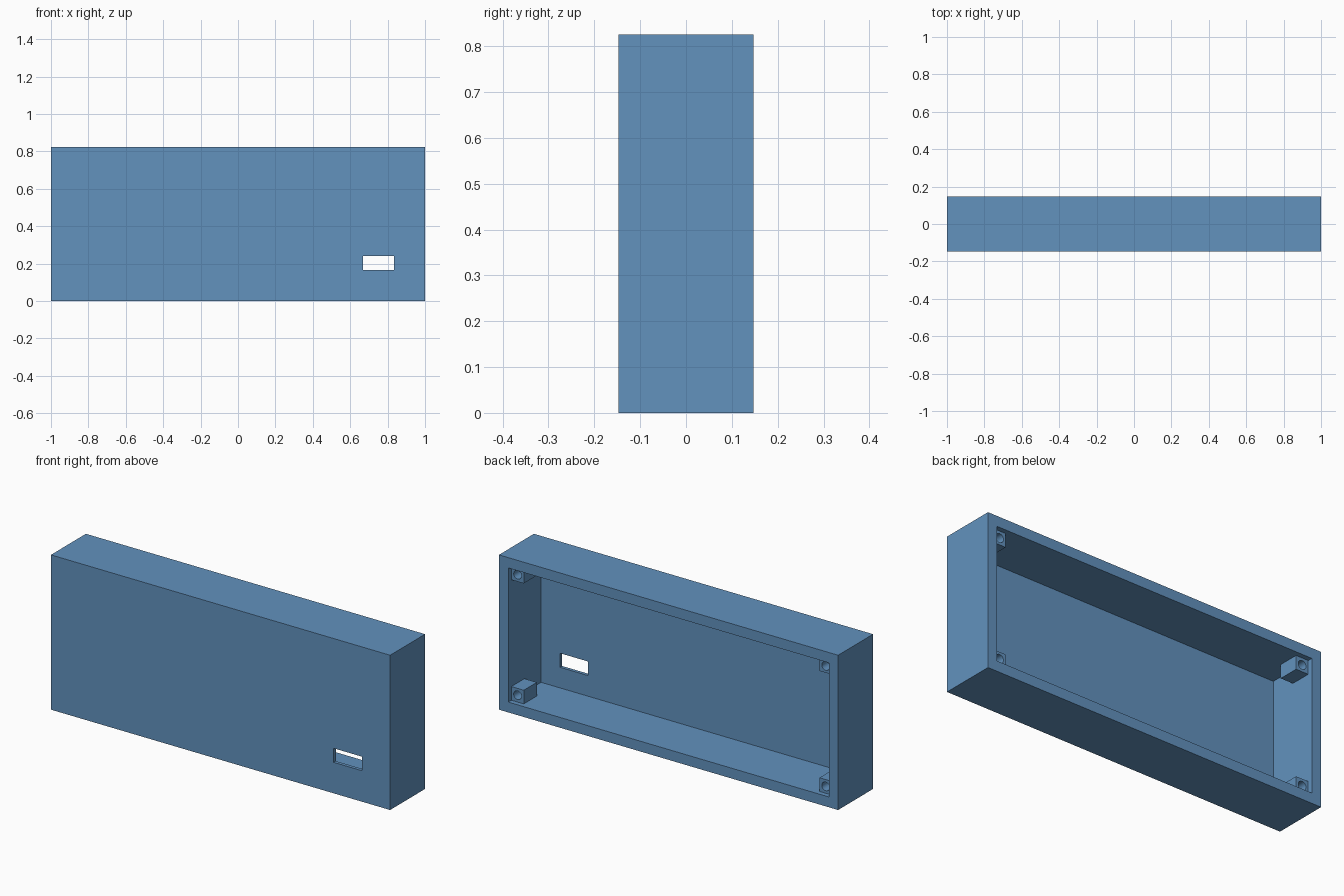
import bpy

if "Cube" in bpy.data.objects:
    bpy.data.objects.remove(bpy.data.objects["Cube"])

W, D, H = 2.0, 0.294, 0.825      # outer size
WALL, FRONT = 0.055, 0.018       # rim walls and thin front panel
POST, POST_LEN, RECESS = 0.073, 0.11, 0.026

blue = bpy.data.materials.new("steel blue")
blue.diffuse_color = (0.122, 0.287, 0.515, 1)
blue.use_nodes = True
blue.node_tree.nodes["Principled BSDF"].inputs["Base Color"].default_value = blue.diffuse_color


def box(name, x0, x1, y0, y1, z0, z1):
    bpy.ops.mesh.primitive_cube_add(
        size=1, location=((x0 + x1) / 2, (y0 + y1) / 2, (z0 + z1) / 2))
    ob = bpy.context.object
    ob.name = name
    ob.scale = (x1 - x0, y1 - y0, z1 - z0)
    bpy.ops.object.transform_apply(location=False, rotation=False, scale=True)
    ob.data.materials.append(blue)
    return ob


def cut(ob, cutter):
    mod = ob.modifiers.new("cut", 'BOOLEAN')
    mod.operation = 'DIFFERENCE'
    mod.solver = 'EXACT'
    mod.object = cutter
    bpy.context.view_layer.objects.active = ob
    bpy.ops.object.modifier_apply(modifier=mod.name)
    bpy.data.objects.remove(cutter)


# Case shell: open at the back, with a connector slot through the front panel
shell = box("case_shell", -W / 2, W / 2, -D / 2, D / 2, 0, H)
cut(shell, box("cavity_cutter", -W / 2 + WALL, W / 2 - WALL,
               -D / 2 + FRONT, D / 2 + 0.1, WALL, H - WALL))
cut(shell, box("slot_cutter", 0.667, 0.833,
               -D / 2 - 0.1, -D / 2 + 0.1, 0.165, 0.24))

# Screw posts: one in each inner corner, set in slightly from the rim
y1 = D / 2 - RECESS
for sx, side in ((-1, "left"), (1, "right")):
    for top, level in ((False, "lower"), (True, "upper")):
        xa, xb = sorted((sx * (W / 2 - WALL), sx * (W / 2 - WALL - POST)))
        z0 = H - WALL - POST if top else WALL
        post = box(f"screw_post_{level}_{side}", xa, xb,
                   y1 - POST_LEN, y1, z0, z0 + POST)
        bpy.ops.mesh.primitive_cylinder_add(
            vertices=32, radius=0.023, depth=POST_LEN + 0.1,
            location=((xa + xb) / 2, y1 - POST_LEN / 2, z0 + POST / 2),
            rotation=(1.5707963, 0, 0))
        hole = bpy.context.object
        hole.data.materials.append(blue)
        cut(post, hole)
        bpy.ops.object.select_all(action='DESELECT')
        post.select_set(True)
        bpy.context.view_layer.objects.active = post
        bpy.ops.object.shade_smooth_by_angle()
